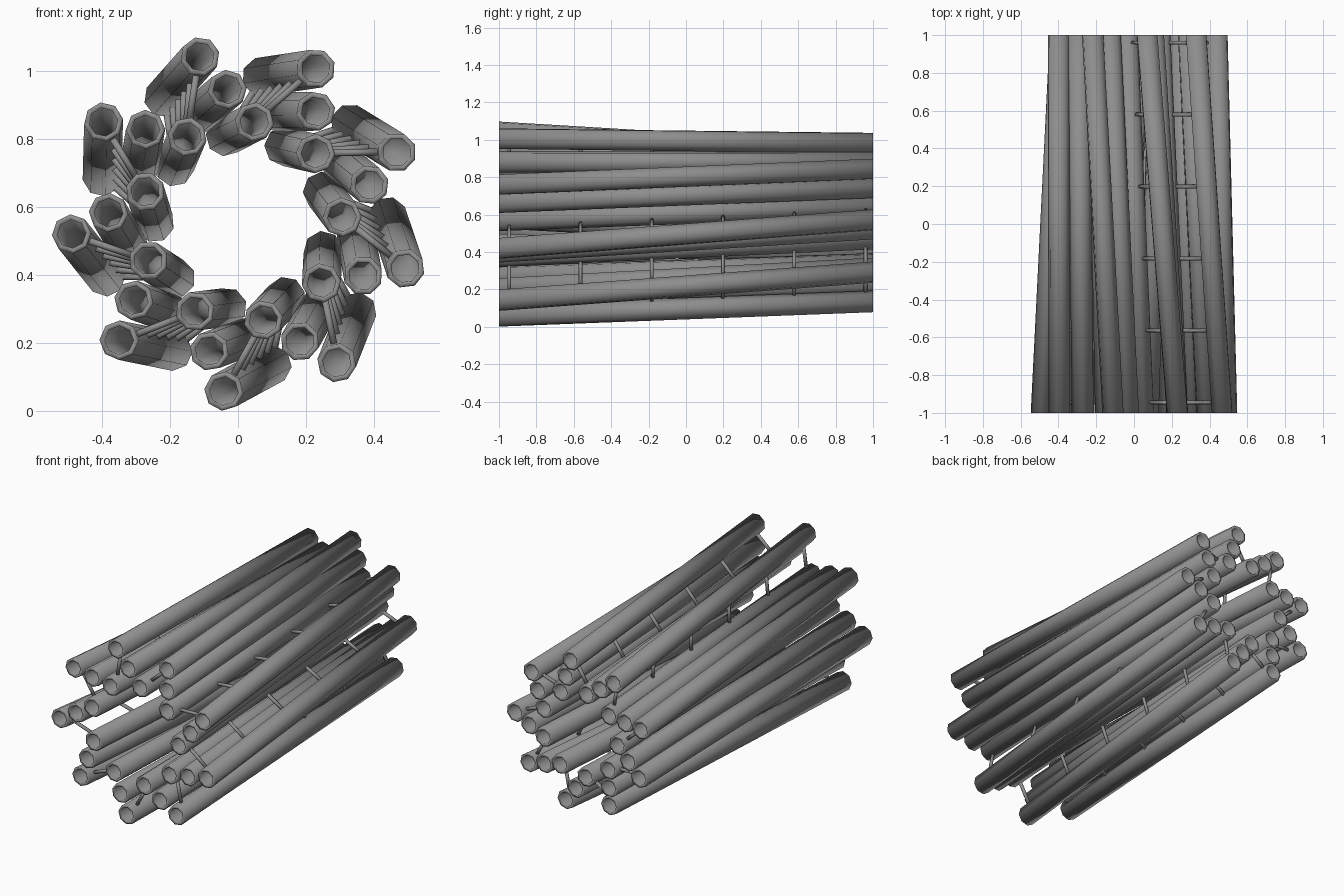
import bpy, bmesh
from math import cos, sin, radians, tau
from mathutils import Vector

GROUPS = 9            # repeated clusters round the axis
SIDES = 8
HALF = 1.0            # half length along y
CENTRE = Vector((0.01, 0, 0.556))
TWIST, TAPER = radians(18), 0.86     # change from front end to back end
OUTER_R, INNER_R = 0.058, 0.042      # tube wall
ROD_R = 0.01

old = bpy.data.objects.get("Cube")
if old:
    bpy.data.objects.remove(old, do_unlink=True)

grey = bpy.data.materials.new("grey_metal")
grey.use_nodes = True
colour = (0.27, 0.27, 0.27, 1)
grey.diffuse_color = colour
grey.node_tree.nodes["Principled BSDF"].inputs["Base Color"].default_value = colour


def polar(radius, angle, y=0.0):
    return Vector((radius * cos(angle), y, radius * sin(angle)))


def finish(bm, name):
    bmesh.ops.recalc_face_normals(bm, faces=bm.faces)
    for face in bm.faces:
        face.smooth = True
    mesh = bpy.data.meshes.new(name)
    bm.to_mesh(mesh)
    bm.free()
    mesh.materials.append(grey)
    obj = bpy.data.objects.new(name, mesh)
    bpy.context.collection.objects.link(obj)


def axis_ends(radius, angle):
    front = CENTRE + polar(radius, angle, -HALF)
    back = CENTRE + polar(radius * TAPER, angle + TWIST, HALF)
    return front, back


def tube(name, ends, turn):
    """Hollow straight tube whose ends are cut square to y."""
    bm = bmesh.new()
    front, back = ends
    loops = []
    for end, r in ((front, OUTER_R), (back, OUTER_R), (back, INNER_R), (front, INNER_R)):
        loops.append([bm.verts.new(end + polar(r, turn + tau * i / SIDES))
                      for i in range(SIDES)])
    for k, loop in enumerate(loops):
        following = loops[(k + 1) % len(loops)]
        for i in range(SIDES):
            j = (i + 1) % SIDES
            bm.faces.new((loop[i], loop[j], following[j], following[i]))
    finish(bm, name)


def rod(name, a, b):
    """Thin solid rod between two points."""
    bm = bmesh.new()
    axis = b - a
    matrix = axis.to_track_quat('Z', 'Y').to_matrix().to_4x4()
    matrix.translation = (a + b) / 2
    bmesh.ops.create_cone(bm, cap_ends=True, segments=8, radius1=ROD_R,
                          radius2=ROD_R, depth=axis.length, matrix=matrix)
    finish(bm, name)


# Ring name, radius, angle offset within a cluster
RINGS = (("outer", 0.5, 0), ("middle", 0.391, radians(-8)), ("inner", 0.296, radians(18.5)))

for g in range(GROUPS):
    base = radians(24.1) + tau * g / GROUPS
    # Three leaning tubes per cluster
    axes = {}
    for ring, radius, offset in RINGS:
        axes[ring] = axis_ends(radius, base + offset)
        tube(f"{ring}_tube_{g + 1}", axes[ring], base + offset)
    # Cross rods tying the outer tube to the inner tube
    for s in range(6):
        t = (-0.945 + 0.381 * s + HALF) / (2 * HALF)
        a = axes["outer"][0].lerp(axes["outer"][1], t)
        b = axes["inner"][0].lerp(axes["inner"][1], t)
        inset = (b - a).normalized() * 0.05
        rod(f"cross_rod_{g + 1}_{s + 1}", a + inset, b - inset)
